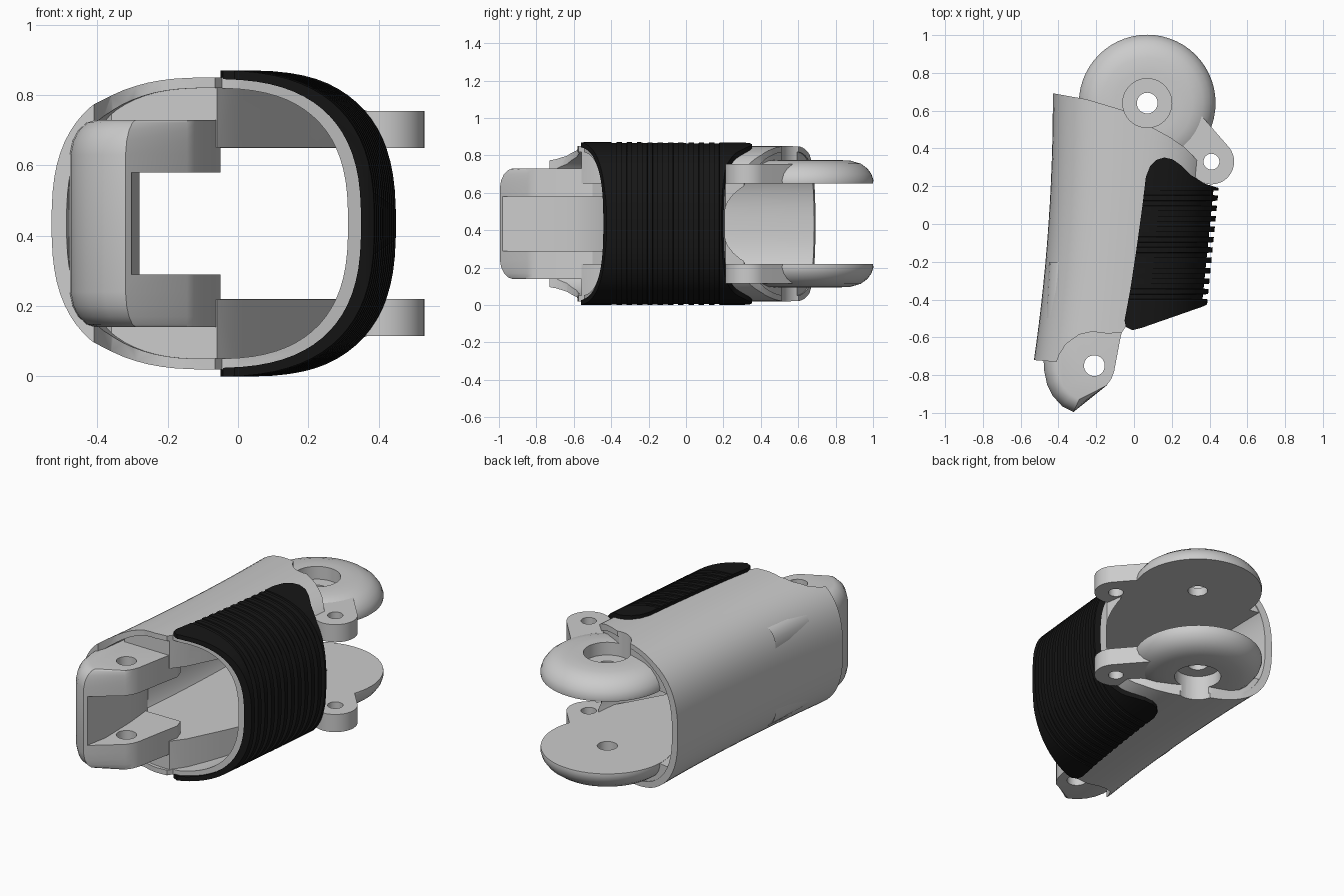
import bpy, bmesh, math

if "Cube" in bpy.data.objects:
    bpy.data.objects.remove(bpy.data.objects["Cube"])

ZC = 0.435          # mid height of the whole part


def new_obj(name, bm):
    bmesh.ops.recalc_face_normals(bm, faces=bm.faces)
    me = bpy.data.meshes.new(name)
    bm.to_mesh(me)
    bm.free()
    ob = bpy.data.objects.new(name, me)
    bpy.context.collection.objects.link(ob)
    return ob


def skin(bm, loops):
    """Join equal-length point loops into a capped solid."""
    rows = [[bm.verts.new(p) for p in lp] for lp in loops]
    for a, b in zip(rows, rows[1:]):
        for i in range(len(a)):
            j = (i + 1) % len(a)
            bm.faces.new((a[i], a[j], b[j], b[i]))
    bm.faces.new(rows[0][::-1])
    bm.faces.new(rows[-1])


def prism(name, pts, *spans):
    bm = bmesh.new()
    for z0, z1 in spans:
        skin(bm, [[(x, y, z) for x, y in pts] for z in (z0, z1)])
    return new_obj(name, bm)


def circle(cx, cy, r, a0=0, a1=360, n=40):
    full = a1 - a0 == 360
    k = n if full else n - 1
    return [(cx + r * math.cos(math.radians(a0 + (a1 - a0) * i / k)),
             cy + r * math.sin(math.radians(a0 + (a1 - a0) * i / k))) for i in range(n)]


def section(y, off, groove=0.0, n=72):
    """Rounded-box cross-section of the tapering body at depth y."""
    xl = -0.453 + 0.0693 * y - 0.0522 * y * y - off
    xr = 0.40 + 0.10 * y + off
    pts, e = [], 2 / 2.65
    for i in range(n):
        t = 2 * math.pi * (i + 0.5) / n
        c, s = math.cos(t), math.sin(t)
        d = groove * max(0, c) ** 0.3
        a, b = (xr - xl) / 2 - d, 0.415 + off * 0.7 - d * 0.4
        pts.append(((xl + xr) / 2 + a * math.copysign(abs(c) ** e, c), y,
                    ZC + b * math.copysign(abs(s) ** e, s)))
    return pts


def body(name, off, y0=-0.85, y1=0.85, grooves=()):
    ys = [(y0 + (y1 - y0) * i / 16, 0) for i in range(17)] if not grooves else [(y0, 0), (y1, 0)]
    for g in grooves:
        ys += [(g - .0135, 0), (g - .0125, .027), (g + .0125, .027), (g + .0135, 0)]
    bm = bmesh.new()
    skin(bm, [section(y, off, d) for y, d in sorted(ys)])
    return new_obj(name, bm)


def boolean(ob, cutter, op, keep=False):
    m = ob.modifiers.new("cut", 'BOOLEAN')
    m.object, m.operation, m.solver = cutter, op, 'EXACT'
    dg = bpy.context.evaluated_depsgraph_get()
    me = bpy.data.meshes.new_from_object(ob.evaluated_get(dg))
    ob.modifiers.clear()
    ob.data = me
    if not keep:
        bpy.data.objects.remove(cutter)


# Outer shell: hollow body trimmed to its outline seen from above
back_edge = [(.36, .31), (.27, .405), (.19, .46), (.08, .52), (-.05, .60), (-.25, .66)]
shell = body("outer_shell", 0)
boolean(shell, body("cavity", -0.043, -0.9, 0.9), 'DIFFERENCE')
shell_plan = [(-.6, -.715), (-.41, -.73), (-.395, -.69), (-.36, -.635), (-.29, -.585),
              (-.22, -.57), (-.14, -.58), (-.065, -.575), (-.045, -.545), (0, -.545),
              (.39, -.415), (.5, -.40), (.5, .18), (.375, .21)] + back_edge + [(-.43, .692), (-.6, .70)]
boolean(shell, prism("trim", shell_plan, (-.5, 1.5)), 'INTERSECT')

# Thick plates inside the shell, above and below the channel
plates = body("inner_plates", -0.02)
plate_plan = [(-.36, -.555), (-.06, -.56), (.0, -.48), (.10, -.28), (.20, -.06), (.35, .2)]
plate_plan += [(x - .005, y - .005) for x, y in back_edge] + [(-.42, .685), (-.47, .3), (-.47, -.4)]
boolean(plates, prism("trim", plate_plan, (-.1, .219), (.651, 1)), 'INTERSECT')

# Ribbed grip pad wrapped round the right side
grip = body("grip_pad", 0.03, -0.7, 0.5, [-.385 + .055 * i for i in range(11)])
boolean(grip, body("grip_core", -0.006, -0.9, 0.9), 'DIFFERENCE')
grip_plan = [(-.05, -.51), (-.043, -.545), (-.01, -.562), (.04, -.55), (.37, -.435), (.395, -.42),
             (.55, -.415), (.55, .188), (.45, .19), (.37, .215), (.30, .26), (.25, .31),
             (.205, .342), (.16, .352), (.12, .34), (.085, .305), (.063, .25), (.045, .1),
             (.015, -.12), (-.02, -.35)]
boolean(grip, prism("trim", grip_plan, (-.5, 1.5)), 'INTERSECT')
black = bpy.data.materials.new("grip_black")
black.diffuse_color = (0.008, 0.008, 0.008, 1)
black.use_nodes = True
black.node_tree.nodes["Principled BSDF"].inputs["Base Color"].default_value = black.diffuse_color
grip.data.materials.clear()
grip.data.materials.append(black)

# Front knuckle: fork with rounded outer cheek and a pin hole
PX, PY = -0.21, -0.75
outer = [(-.45, -.2), (-.47, -.5), (-.48, -.70), (-.475, -.78), (-.46, -.85),
         (-.43, -.91), (-.38, -.965), (-.32, -.995)]
flat = [(-.145, -.855), (-.12, -.82), (-.105, -.78), (-.075, -.62), (-.05, -.5), (-.07, -.44), (-.3, -.44)]
steps = [(.14, .73), (.148, .82), (.17, .91), (.20, .97), (.24, 1)]
steps += [(2 * ZC - z, k) for z, k in reversed(steps)]
bm = bmesh.new()
skin(bm, [[(PX + (x - PX) * k, y if y > PY else PY + (y - PY) * k, z) for x, y in outer]
          + [(x, y, z) for x, y in flat] for z, k in steps])
fork = new_obj("front_knuckle", bm)
slot = [(-.315, -1.1), (-.30, -.95), (-.28, -.85), (-.285, -.6), (-.30, -.44), (-.36, -.1),
        (.2, -.1), (.2, -1.1)]
boolean(fork, prism("slot", slot, (.29, .58)), 'DIFFERENCE')
boolean(fork, prism("pin", circle(PX, PY, .055), (-.1, 1)), 'DIFFERENCE')

# Back knuckle: two domed discs with side lugs, mirrored about mid height
DX, DY = 0.07, 0.64
profile = [(.36, .65), (.362, .668), (.352, .70), (.33, .73), (.295, .756), (.24, .772), (.17, .776)]
lug_plan = [(.15, .40), (.30, .27), (.345, .228)] + circle(.41, .33, .12, -110, 42, 20) + [(.36, .57), (.2, .6)]
sockets = prism("socket_cutter", circle(DX, DY, .13), (-.2, .17), (.70, 1.1))
pin = prism("pin_cutter", circle(DX, DY, .055), (-.2, 1.1))
parts = [shell, plates, grip, fork]
cut_list = [shell, plates]
for side, flip in (("upper", 1), ("lower", -1)):
    def mz(z):
        return ZC + flip * (z - ZC)
    bm = bmesh.new()
    skin(bm, [[(x, y, mz(z)) for x, y in circle(DX, DY, r, n=56)] for r, z in profile])
    disc = new_obj(side + "_back_disc", bm)
    lug = prism(side + "_side_lug", lug_plan, sorted((mz(.65), mz(.755))))
    boolean(lug, prism("lug_hole", circle(.41, .33, .042), (-.2, 1.1)), 'DIFFERENCE')
    parts += [disc, lug]
    cut_list += [disc, lug]

# Screw sockets and pin hole through everything at the back joint
for ob in cut_list:
    boolean(ob, sockets, 'DIFFERENCE', keep=True)
    boolean(ob, pin, 'DIFFERENCE', keep=True)
for ob in (sockets, pin):
    bpy.data.objects.remove(ob)

# Smooth shading with sharp edges kept
for ob in parts:
    bpy.ops.object.select_all(action='DESELECT')
    ob.select_set(True)
    bpy.context.view_layer.objects.active = ob
    bpy.ops.object.shade_smooth_by_angle(angle=math.radians(28))
